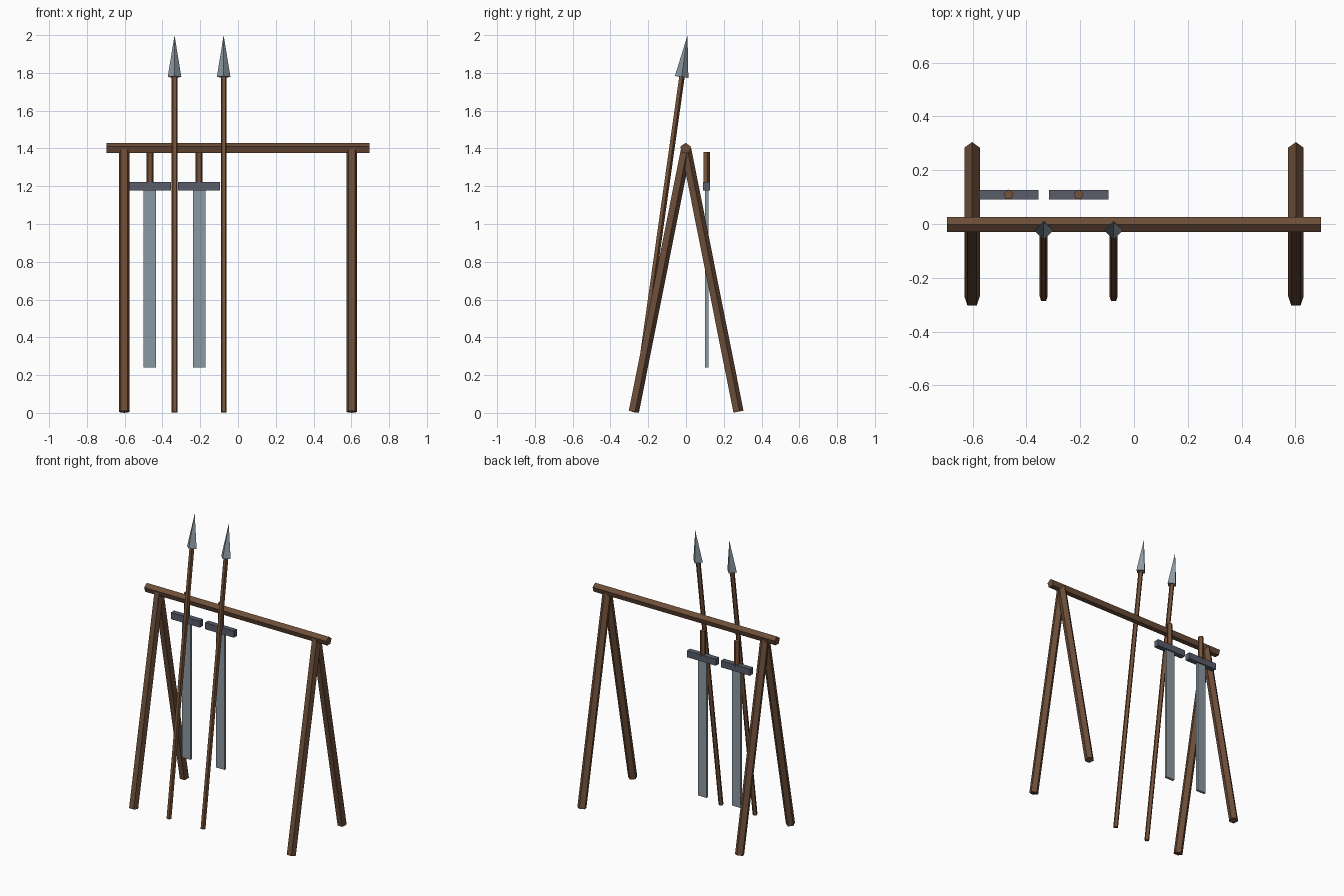
import bpy, bmesh
from mathutils import Vector, Matrix

if "Cube" in bpy.data.objects:
    bpy.data.objects.remove(bpy.data.objects["Cube"])


def material(name, rgb):
    m = bpy.data.materials.new(name)
    m.diffuse_color = (*rgb, 1)
    m.use_nodes = True
    m.node_tree.nodes["Principled BSDF"].inputs["Base Color"].default_value = m.diffuse_color
    return m


DARK_WOOD = material("dark_wood", (0.15, 0.075, 0.04))
WOOD = material("wood", (0.18, 0.085, 0.042))
STEEL = material("steel", (0.26, 0.32, 0.36))
IRON = material("iron", (0.10, 0.11, 0.145))


def finish(name, bm, mat):
    mesh = bpy.data.meshes.new(name)
    bm.to_mesh(mesh)
    bm.free()
    mesh.materials.append(mat)
    obj = bpy.data.objects.new(name, mesh)
    bpy.context.collection.objects.link(obj)
    return obj


def rod(name, a, b, r1, r2, mat, sides=5, up=(0, 1, 0)):
    """Faceted rod from a to b with one corner turned towards 'up'."""
    a, b = Vector(a), Vector(b)
    z = (b - a).normalized()
    x = Vector(up).cross(z).normalized()
    y = z.cross(x)
    rot = Matrix((x, y, z)).transposed().to_4x4()
    bm = bmesh.new()
    bmesh.ops.create_cone(bm, cap_ends=True, segments=sides, radius1=r1, radius2=r2,
                          depth=(b - a).length,
                          matrix=Matrix.Translation((a + b) / 2) @ rot)
    return finish(name, bm, mat)


def box(name, center, size, mat):
    bm = bmesh.new()
    bmesh.ops.create_cube(bm, size=1,
                          matrix=Matrix.Translation(center) @ Matrix.Diagonal((*size, 1)))
    return finish(name, bm, mat)


# Rack: top beam and two pairs of splayed legs
YC = -0.002
rod("top_beam", (-0.695, YC, 1.4), (0.695, YC, 1.4), 0.03, 0.03, DARK_WOOD, up=(0, 0, 1))
for side, x in (("left", -0.602), ("right", 0.602)):
    for end, s in (("front", -1), ("back", 1)):
        rod(f"{side}_{end}_leg", (x, YC + s * 0.277, 0.006), (x, YC, 1.397),
            0.03, 0.03, DARK_WOOD)

for i in range(2):
    # Spears leaning on the front of the beam
    x = -0.336 + 0.26 * i
    butt, tip = Vector((x, -0.273, 0.003)), Vector((x, 0.008, 2.0))
    neck = butt.lerp(tip, 0.889)
    rod(f"spear_shaft_{i + 1}", butt, neck, 0.016, 0.016, WOOD)
    rod(f"spear_head_{i + 1}", neck, tip, 0.036, 0, STEEL, sides=4)

    # Swords hanging behind the beam
    x = -0.466 + 0.26 * i
    y = 0.109
    box(f"sword_blade_{i + 1}", (x, y, 0.715), (0.066, 0.018, 0.95), STEEL)
    box(f"sword_guard_{i + 1}", (x, y, 1.199), (0.222, 0.036, 0.045), IRON)
    rod(f"sword_grip_{i + 1}", (x, y, 1.21), (x, y, 1.382), 0.019, 0.019, WOOD)
